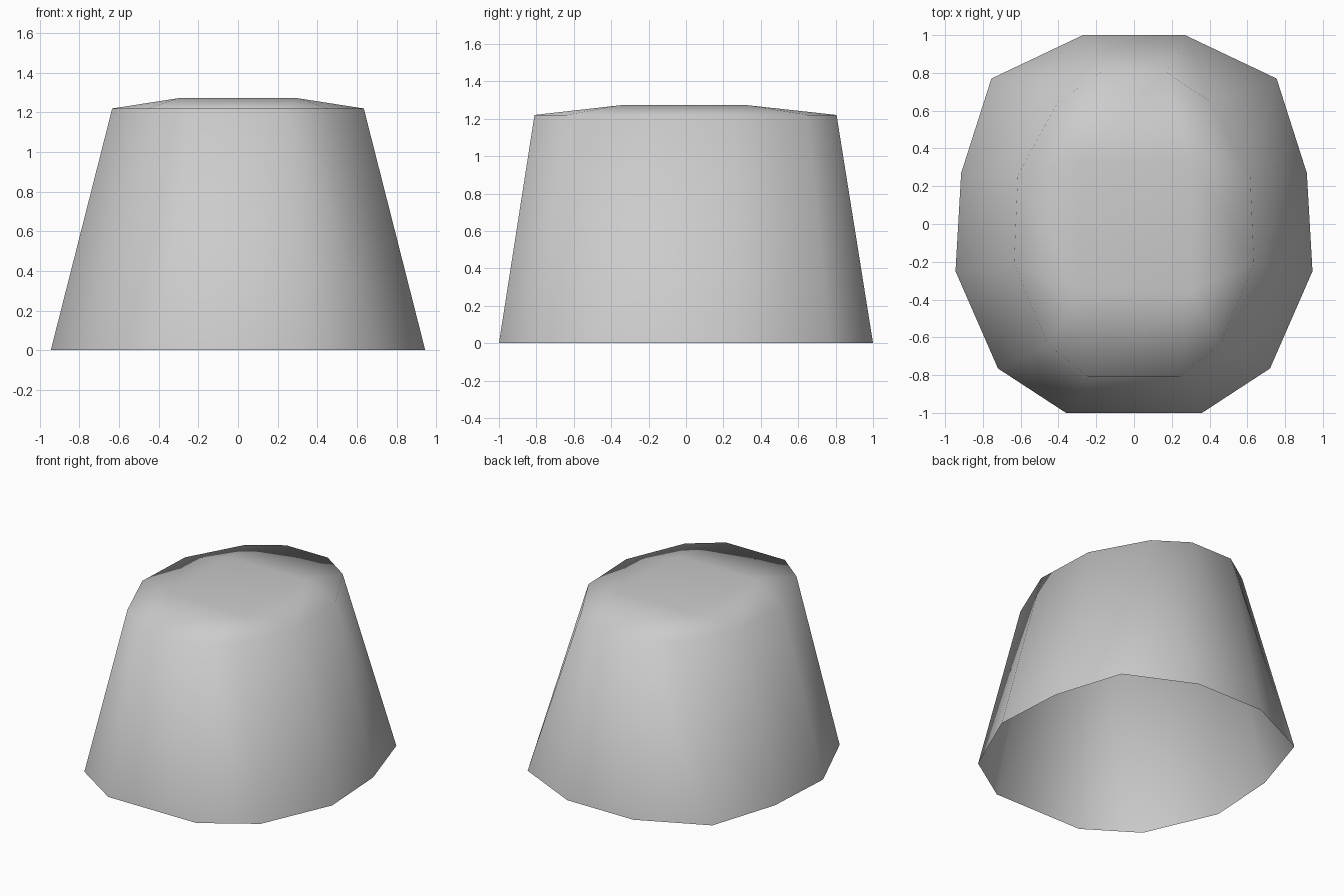
import bpy
import bmesh

cube = bpy.data.objects.get("Cube")
if cube:
    bpy.data.objects.remove(cube, do_unlink=True)

# Right half outlines, running from the back to the front
BOTTOM = [(0.27, 1.0), (0.755, 0.77), (0.915, 0.27), (0.945, -0.25), (0.72, -0.765), (0.36, -1.0)]
RIM = [(0.17, 0.805), (0.40, 0.65), (0.615, 0.26), (0.635, -0.21), (0.455, -0.64), (0.24, -0.81)]
CROWN = [(0.30, 0.33), (0.30, -0.35)]

bm = bmesh.new()


def mirrored_ring(half, z):
    outline = half + [(-x, y) for x, y in reversed(half)]
    return [bm.verts.new((x, y, z)) for x, y in outline]


bottom = mirrored_ring(BOTTOM, 0)
rim = mirrored_ring(RIM, 1.22)
crown = mirrored_ring(CROWN, 1.272)
count = len(rim)

# Tapered wall, open underneath
for i in range(count):
    j = (i + 1) % count
    bm.faces.new((bottom[i], rim[i], rim[j], bottom[j]))

# Low domed lid: a three by three patch of quads
for k in range(4):
    corner = 3 * k + 1
    ring = [rim[(corner + step) % count] for step in (-1, 0, 1, 2)]
    bm.faces.new((crown[k], ring[2], ring[1], ring[0]))
    bm.faces.new((crown[k], crown[(k + 1) % 4], ring[3], ring[2]))
bm.faces.new(list(reversed(crown)))

for face in bm.faces:
    face.smooth = True

mesh = bpy.data.meshes.new("tapered_cover")
bm.to_mesh(mesh)
bm.free()

# Plain grey
grey = bpy.data.materials.new("light_grey")
grey.use_nodes = True
colour = (0.6, 0.6, 0.6, 1)
grey.diffuse_color = colour
grey.node_tree.nodes["Principled BSDF"].inputs["Base Color"].default_value = colour
mesh.materials.append(grey)

cover = bpy.data.objects.new("tapered_cover", mesh)
bpy.context.collection.objects.link(cover)
